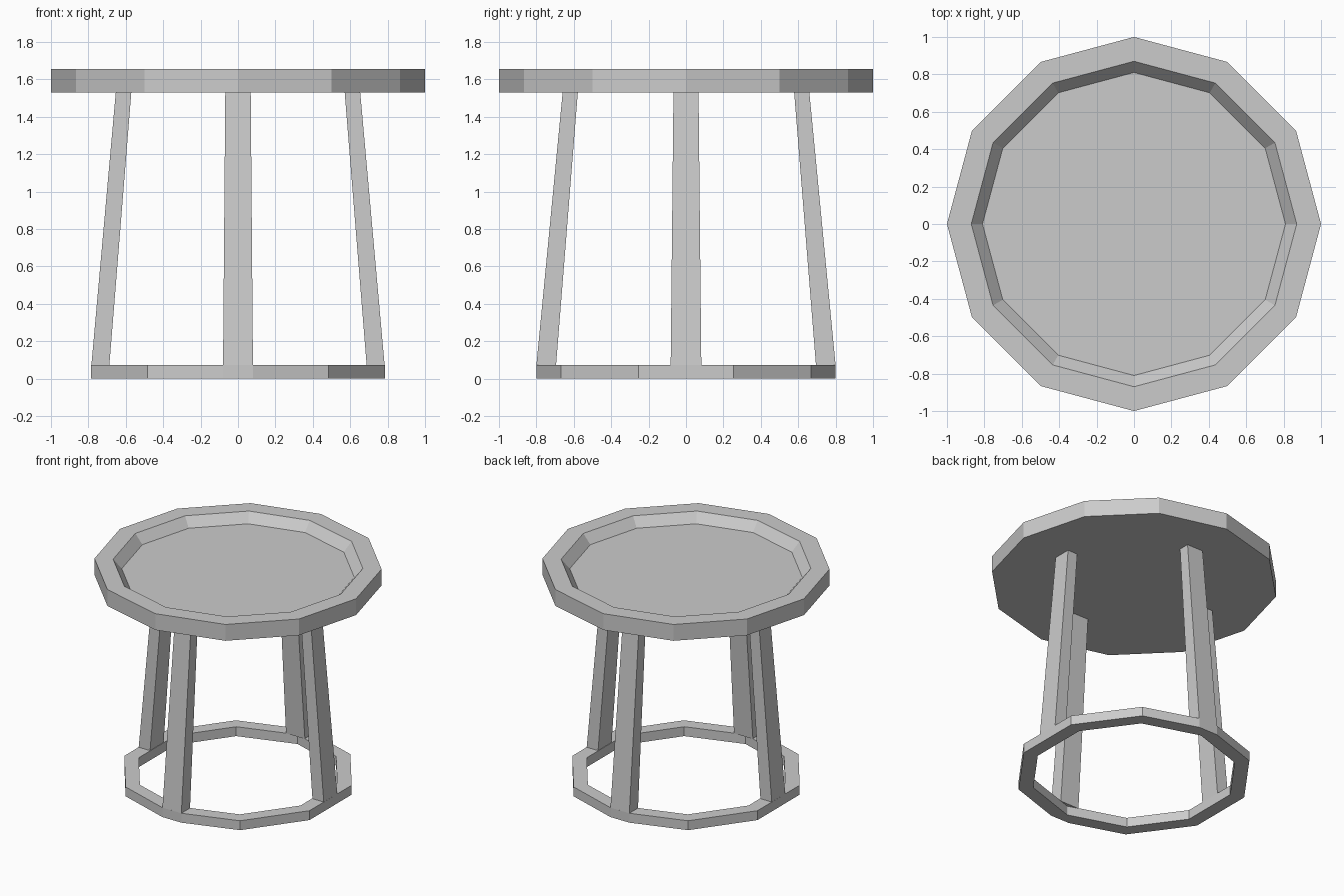
import bpy
import bmesh
from math import cos, sin, pi, radians
from mathutils import Matrix

cube = bpy.data.objects.get("Cube")
if cube:
    bpy.data.objects.remove(cube, do_unlink=True)

# One plain grey for the whole table
grey = bpy.data.materials.new("plain grey")
grey.use_nodes = True
colour = (0.6, 0.6, 0.6, 1)
grey.diffuse_color = colour
grey.node_tree.nodes["Principled BSDF"].inputs["Base Color"].default_value = colour


def finish(name, bm):
    bmesh.ops.recalc_face_normals(bm, faces=bm.faces)
    mesh = bpy.data.meshes.new(name)
    bm.to_mesh(mesh)
    bm.free()
    mesh.materials.append(grey)
    obj = bpy.data.objects.new(name, mesh)
    bpy.context.collection.objects.link(obj)
    return obj


def polygon(radius, sides, start):
    angles = [start + 2 * pi * i / sides for i in range(sides)]
    return [(radius * cos(a), radius * sin(a)) for a in angles]


def bridge(bm, a, b):
    for i in range(len(a)):
        j = (i + 1) % len(a)
        bm.faces.new((a[i], a[j], b[j], b[i]))


def loft(bm, loops):
    return [[bm.verts.new(p) for p in loop] for loop in loops]


# Tray top: twelve-sided slab with a sloped recess
bm = bmesh.new()
profile = [(1.0, 1.53), (1.0, 1.655), (0.87, 1.655), (0.81, 1.585)]
loops = loft(bm, [[(x, y, z) for x, y in polygon(r, 12, 0)] for r, z in profile])
for a, b in zip(loops, loops[1:]):
    bridge(bm, a, b)
bm.faces.new(loops[0])
bm.faces.new(loops[-1])
finish("tray_top", bm)

# Base ring: ten-sided, its front and back corners trimmed flush with the legs
FLAT = 0.80
outer, inner = [], []
start = radians(18)
for (x, y), (u, v) in zip(polygon(0.825, 10, start), polygon(0.72, 10, start)):
    if abs(y) > FLAT:
        side = 1 if y > 0 else -1
        outer += [(side * 0.08, side * FLAT), (-side * 0.08, side * FLAT)]
        inner += [(side * 0.001, v), (-side * 0.001, v)]
    else:
        outer.append((x, y))
        inner.append((u, v))
bm = bmesh.new()
loops = loft(bm, [[(x, y, z) for x, y in pts]
                  for pts, z in ((outer, 0), (outer, 0.072), (inner, 0.072), (inner, 0))])
for i in range(4):
    bridge(bm, loops[i], loops[(i + 1) % 4])
finish("base_ring", bm)


# Legs: tapered, leaning inward from the ring to the tray
def leg(name, turn, foot, head):
    bm = bmesh.new()
    levels = []
    for (near, far, half), z in ((foot, 0.07), (head, 1.535)):
        levels.append([(near, -half, z), (far, -half, z), (far, half, z), (near, half, z)])
    bottom, top = loft(bm, levels)
    bridge(bm, bottom, top)
    bm.faces.new(bottom)
    bm.faces.new(top)
    bm.transform(Matrix.Rotation(turn, 4, "Z"))
    finish(name, bm)


side_leg = ((0.688, 0.784, 0.082), (0.57, 0.653, 0.067))
end_leg = ((0.695, 0.80, 0.08), (0.578, 0.659, 0.068))
leg("left_leg", 0, *side_leg)
leg("right_leg", pi, *side_leg)
leg("back_leg", pi / 2, *end_leg)
leg("front_leg", -pi / 2, *end_leg)
